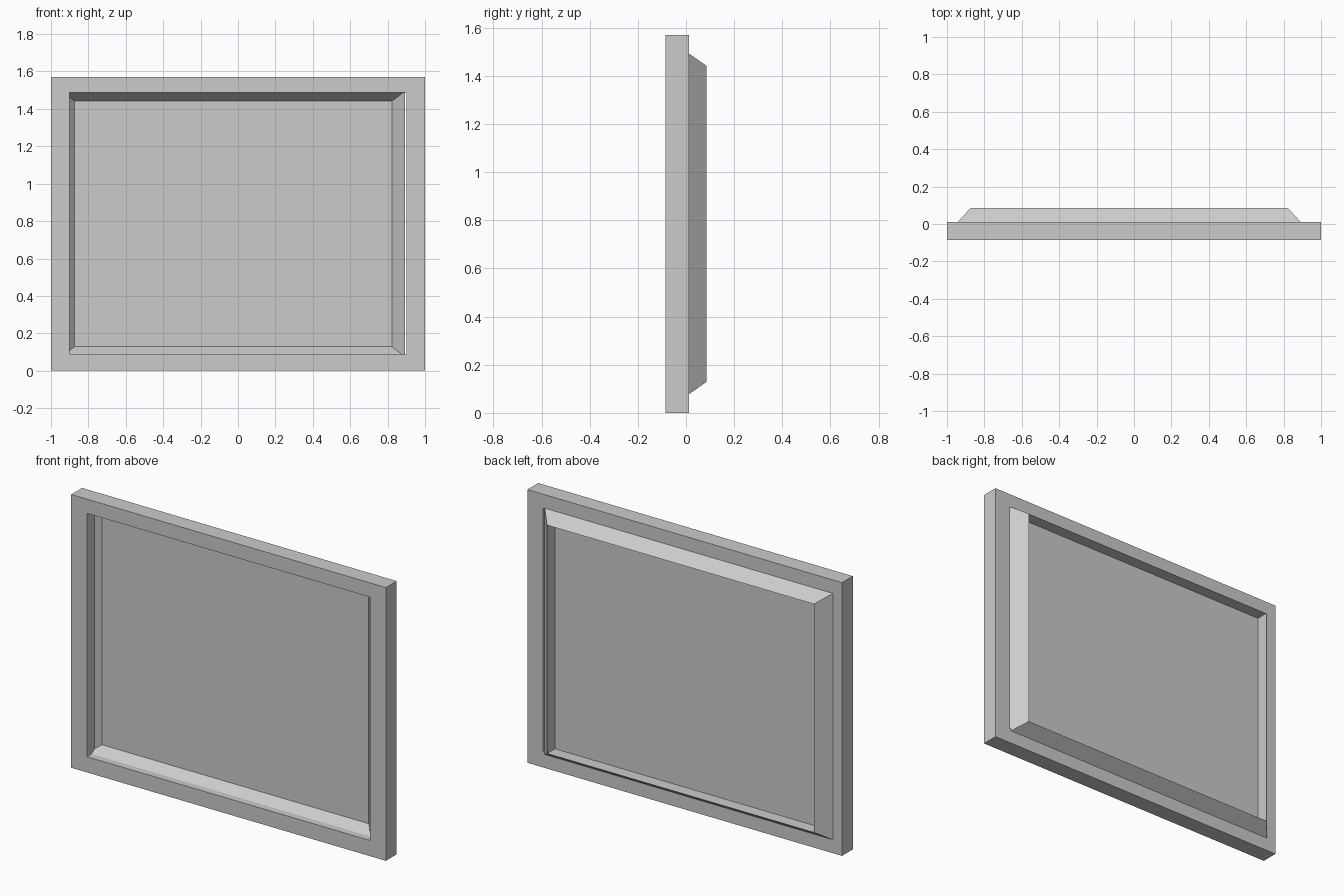
import bpy, bmesh

if "Cube" in bpy.data.objects:
    bpy.data.objects.remove(bpy.data.objects["Cube"])

# Rectangles are (x0, x1, z0, z1)
OUTER = (-1.0, 1.0, 0.0, 1.57)        # frame outside
OPENING = (-0.9, 0.9, 0.09, 1.488)    # frame opening
RIM = (-0.946, 0.894, 0.074, 1.496)   # wide edge of the sloped surround
INNER = (-0.873, 0.823, 0.129, 1.441) # narrow edge of the sloped surround


def rect_ring(name, sections):
    """Sweep a closed profile, given as (rectangle, y) steps, around four sides."""
    bm = bmesh.new()
    loops = []
    for (x0, x1, z0, z1), y in sections:
        corners = ((x0, z0), (x1, z0), (x1, z1), (x0, z1))
        loops.append([bm.verts.new((x, y, z)) for x, z in corners])
    for k, a in enumerate(loops):
        b = loops[(k + 1) % len(loops)]
        for i in range(4):
            j = (i + 1) % 4
            bm.faces.new((a[i], a[j], b[j], b[i]))
    bmesh.ops.recalc_face_normals(bm, faces=bm.faces)
    mesh = bpy.data.meshes.new(name)
    bm.to_mesh(mesh)
    bm.free()
    obj = bpy.data.objects.new(name, mesh)
    bpy.context.collection.objects.link(obj)
    return obj


def box(name, rect, y0, y1):
    x0, x1, z0, z1 = rect
    bpy.ops.mesh.primitive_cube_add(
        size=1, location=((x0 + x1) / 2, (y0 + y1) / 2, (z0 + z1) / 2))
    obj = bpy.context.object
    obj.name = name
    obj.scale = (x1 - x0, y1 - y0, z1 - z0)
    bpy.ops.object.transform_apply(location=False, rotation=False, scale=True)
    return obj


# Outer square-edged frame
rect_ring("outer_frame", [(OUTER, -0.086), (OPENING, -0.086),
                          (OPENING, 0.012), (OUTER, 0.012)])

# Sloped surround, slanting inward towards the back
rect_ring("sloped_surround", [(INNER, 0.012), (RIM, -0.068),
                              (RIM, 0.007), (INNER, 0.086)])

# Thin flat panel set in the surround
box("panel", INNER, 0.011, 0.015)
